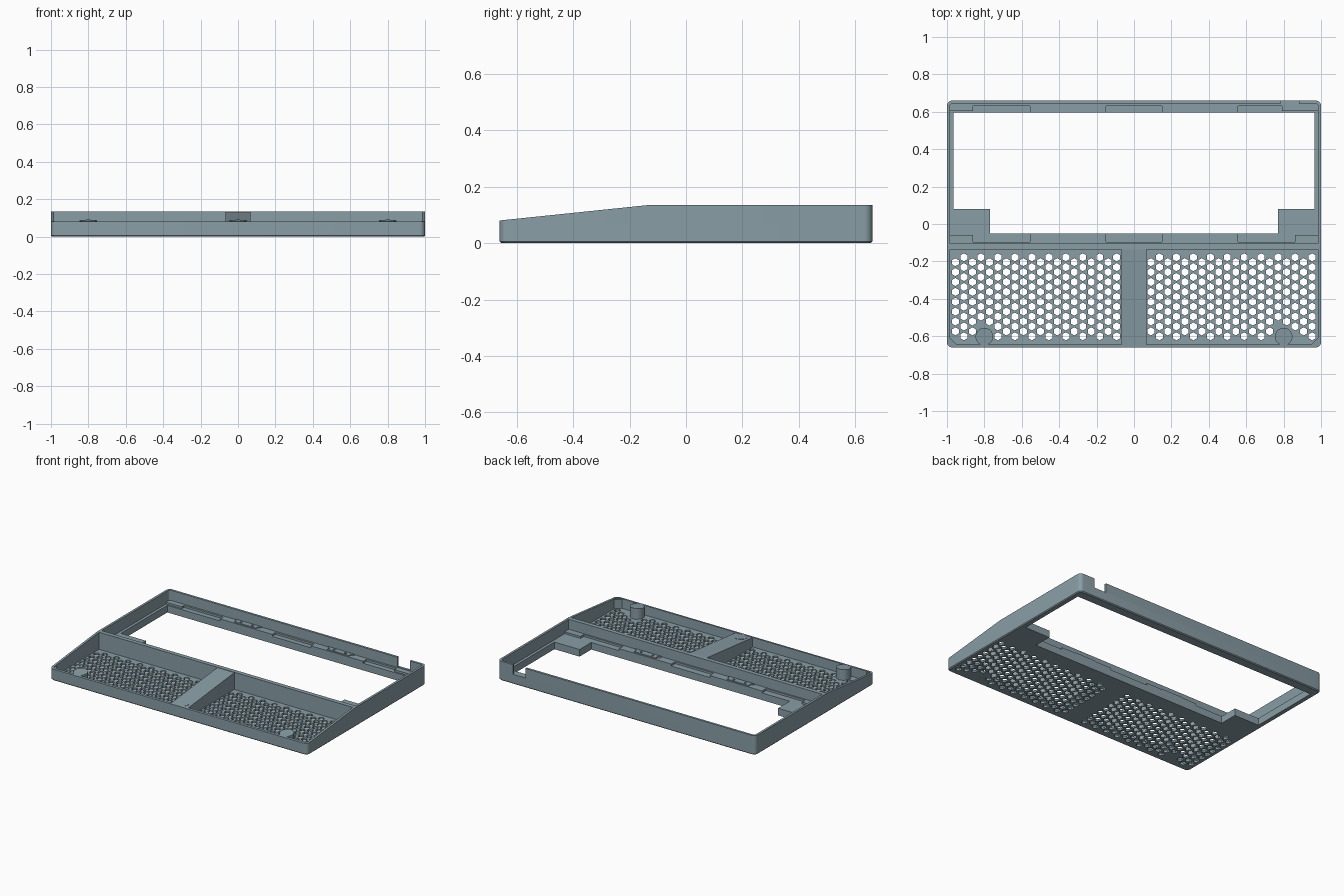
import bpy, bmesh, math

if "Cube" in bpy.data.objects:
    bpy.data.objects.remove(bpy.data.objects["Cube"])

mat = bpy.data.materials.new("slate_grey")
mat.diffuse_color = (0.25, 0.34, 0.38, 1)
mat.use_nodes = True
mat.node_tree.nodes["Principled BSDF"].inputs["Base Color"].default_value = mat.diffuse_color

W, D, H = 1.0, 0.66, 0.135        # half width, half depth, height
IW, ID = 0.984, 0.644             # inner faces of the walls
FOLD = -0.13                      # where the sloped front begins
FLOOR, LEDGE, RAIL = 0.015, 0.05, 0.064


def top(y):
    return H if y > FOLD else 0.08 + (H - 0.08) * (y + D) / (FOLD + D)


def rounded(w, d, r, n=6):
    """Clockwise rounded rectangle, starting at the rear right corner."""
    pts = []
    for sx, sy, a0 in ((1, 1, 90), (1, -1, 0), (-1, -1, -90), (-1, 1, -180)):
        for i in range(n + 1):
            a = math.radians(a0 - 90 * i / n)
            pts.append((sx * (w - r) + r * math.cos(a), sy * (d - r) + r * math.sin(a)))
    return pts


def ngon(x, y, r, n, turn=0.0):
    return [(x + r * math.cos(turn + math.tau * i / n),
             y + r * math.sin(turn + math.tau * i / n)) for i in range(n)]


def rect(x0, x1, y0, y1):
    return [(x0, y0), (x1, y0), (x1, y1), (x0, y1)]


def prism(name, loops, z0, z1, slope=None, chamfer=0):
    """Extrude outlines (first outer, rest holes); slope = offset from the sloped rim."""
    cu = bpy.data.curves.new(name, 'CURVE')
    cu.dimensions, cu.fill_mode = '2D', 'BOTH'
    cu.extrude = (z1 - z0) / 2
    for loop in loops:
        sp = cu.splines.new('POLY')
        sp.points.add(len(loop) - 1)
        for p, (x, y) in zip(sp.points, loop):
            p.co = (x, y, 0, 1)
        sp.use_cyclic_u = True
    tmp = bpy.data.objects.new(name + "_outline", cu)
    me = bpy.data.meshes.new_from_object(tmp)
    bpy.data.objects.remove(tmp)
    bpy.data.curves.remove(cu)
    bm = bmesh.new()
    bm.from_mesh(me)
    for v in bm.verts:
        v.co.z += (z0 + z1) / 2
    bmesh.ops.remove_doubles(bm, verts=bm.verts, dist=1e-5)

    def split(co, no):
        bmesh.ops.bisect_plane(bm, geom=bm.verts[:] + bm.edges[:] + bm.faces[:],
                               plane_co=co, plane_no=no)
    if slope is not None:
        split((0, FOLD, 0), (0, 1, 0))
        for v in bm.verts:
            if v.co.z > z1 - 1e-4:
                v.co.z = top(v.co.y) + slope
    if chamfer:
        split((0, 0, z0 + chamfer), (0, 0, 1))
        for v in bm.verts:
            if v.co.z < z0 + 1e-4 and (abs(v.co.x) > IW + .003 or abs(v.co.y) > ID + .003):
                v.co.x *= 1 - chamfer / W
                v.co.y *= 1 - chamfer / D
    bmesh.ops.recalc_face_normals(bm, faces=bm.faces)
    bm.to_mesh(me)
    bm.free()
    me.materials.clear()
    me.materials.append(mat)
    ob = bpy.data.objects.new(name, me)
    bpy.context.collection.objects.link(ob)
    bpy.ops.object.select_all(action='DESELECT')
    ob.select_set(True)
    bpy.context.view_layer.objects.active = ob
    bpy.ops.object.shade_smooth_by_angle(angle=math.radians(30))
    return ob


# outer walls: closed lower ring, upper ring open at the rear cable notch
outer, inner = rounded(W, D, 0.028), rounded(IW, ID, 0.014)
NOTCH, N0, N1 = 0.068, 0.785, 0.882
prism("lower_wall", [outer, inner], 0, NOTCH, chamfer=0.006)
c_shape = ([(N1, D)] + outer + [(N0, D)]) + ([(N1, ID)] + inner + [(N0, ID)])[::-1]
prism("upper_wall", [c_shape], NOTCH, H, slope=0)

# perforated front floor
bosses = [(-0.8, -0.602), (0, -0.602), (0.8, -0.602)]
holes = []
for x0 in (-0.955, 0.09):
    for c in range(20):
        x = x0 + c * 0.0454
        odd = c % 2 == 0
        for r in range(8 if odd else 9):
            y = -0.178 - r * 0.0528 - (0.0264 if odd else 0)
            if all(math.hypot(x - bx, y - by) > 0.066 for bx, by in bosses):
                holes.append(ngon(x, y, 0.0215, 6, math.pi / 6))
prism("perforated_floor", [rect(-IW, IW, -ID, -0.105)] + holes, 0, FLOOR)

# inner corner fillets of the front tray
for s in (-1, 1):
    prism("front_corner_brace", [[(s * IW, -ID), (s * (IW - .035), -ID), (s * IW, -ID + .035)]],
          FLOOR, 0.07, slope=-0.006)

# wall between the tray and the open bay, and the sloped central beam
prism("divider_wall", [rect(-IW, IW, -0.135, -0.105)], FLOOR, H)
prism("centre_beam", [rect(-0.066, 0.066, -ID, -0.135)], FLOOR, H, slope=-0.002)

# round bosses along the front edge
for x, y in bosses:
    prism("round_boss", [ngon(x, y, 0.047, 32)], FLOOR, H, slope=-0.0005)

# ledge around the open bay, with two corner blocks
bay = [(-.965, .595), (.965, .595), (.965, .08), (.77, .08),
       (.77, -.05), (-.77, -.05), (-.77, .08), (-.965, .08)]
prism("bay_ledge", [rect(-IW, IW, -0.105, ID), bay], 0, LEDGE)


# raised rails with shallow slots, and clip plates with two screw holes
def rail(name, y_wall, y_open, y_end, y_slot, x_last):
    edge = [(-IW, y_end), (-.86, y_end), (-.86, y_slot), (-.555, y_slot), (-.555, y_open),
            (-.15, y_open), (-.15, y_slot), (.15, y_slot), (.15, y_open),
            (.555, y_open), (.555, y_slot), (x_last, y_slot), (x_last, y_end), (IW, y_end)]
    prism(name + "_rail", [edge + [(IW, y_wall), (-IW, y_wall)]], LEDGE, RAIL)
    y0, y1 = y_open + (y_wall - y_open) * .1, y_open + (y_wall - y_open) * .85
    ym = (y0 + y1) / 2
    for cx in (-0.363, 0.357):
        plate = [(-.1, y1), (.1, y1), (.1, y1 * .7 + ym * .3), (.08, ym), (.085, y0),
                 (-.085, y0), (-.08, ym), (-.1, y1 * .7 + ym * .3)]
        prism(name + "_clip_plate",
              [[(cx + x, y) for x, y in plate]] + [ngon(cx + s * .044, ym, .008, 12) for s in (-1, 1)],
              RAIL, RAIL + 0.008)


rail("rear", ID, 0.595, 0.605, 0.63, 0.79)
rail("front", -0.105, -0.05, -0.06, -0.095, 0.86)
